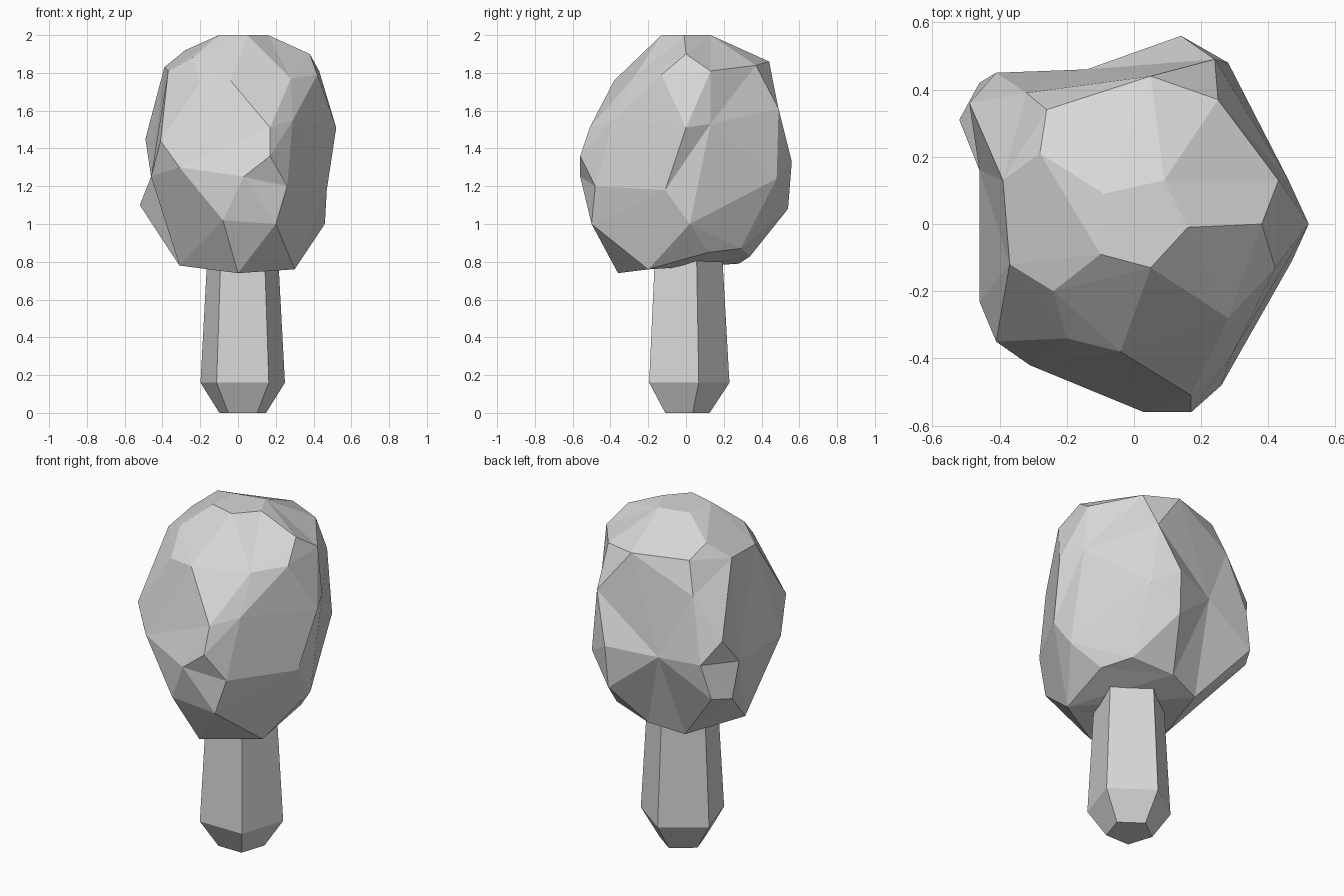
import bpy
import bmesh
from math import cos, sin, radians
from mathutils import Vector

cube = bpy.data.objects.get("Cube")
if cube:
    bpy.data.objects.remove(cube, do_unlink=True)

grey = bpy.data.materials.new("plain grey")
grey.use_nodes = True
grey.diffuse_color = (0.68, 0.68, 0.68, 1)
grey.node_tree.nodes["Principled BSDF"].inputs["Base Color"].default_value = grey.diffuse_color


def finish(name, bm):
    """Turn the bmesh into a flat-shaded grey object."""
    bmesh.ops.recalc_face_normals(bm, faces=bm.faces[:])
    mesh = bpy.data.meshes.new(name)
    bm.to_mesh(mesh)
    bm.free()
    mesh.materials.append(grey)
    obj = bpy.data.objects.new(name, mesh)
    bpy.context.collection.objects.link(obj)


def pentagon_loft(name, profile, centre):
    """Skin a stack of pentagons given as (height, radius) pairs."""
    bm = bmesh.new()
    loops = []
    for z, radius in profile:
        angles = [radians(18 + 72 * i) for i in range(5)]
        loops.append([bm.verts.new((centre[0] + radius * cos(a),
                                    centre[1] + radius * sin(a), z)) for a in angles])
    for low, high in zip(loops, loops[1:]):
        for i in range(5):
            j = (i + 1) % 5
            bm.faces.new((low[i], low[j], high[j], high[i]))
    bm.faces.new(loops[0])
    bm.faces.new(loops[-1])
    finish(name, bm)


def faceted_mass(name, corners, centre):
    """Span facets between corners, joined as they neighbour round the centre."""
    bm = bmesh.new()
    pairs = []
    for corner in corners:
        position = Vector(corner) / 100
        pairs.append((bm.verts.new((position - centre).normalized()), position))
    bmesh.ops.convex_hull(bm, input=bm.verts[:])
    for vert, position in pairs:
        vert.co = position
    finish(name, bm)


# Trunk: five-sided, flared low down and tapered at the foot
pentagon_loft("trunk", [(0.0, 0.13), (0.16, 0.235), (0.78, 0.2), (1.0, 0.18)],
              (0.025, -0.005))

# Crown: irregular faceted mass; corners in hundredths, from the top down
crown_corners = [
    # top facet and shoulders
    (9, 13, 200), (-9, 9, 200), (16, -1, 200), (5, -13, 200), (-10, -9, 200),
    (38, 0, 190), (5, 44, 186), (-26, 34, 186), (-28, 21, 192), (-24, -20, 188),
    (43, 13, 181), (42, -13, 179), (25, 37, 184), (-39, 13, 183), (-37, -12, 181),
    (28, -28, 177), (-4, -38, 176), (-20, -34, 175), (-32, 39, 168),
    # broad middle
    (24, 49, 161), (46, 13, 153), (52, 0, 151), (29, -39, 155), (17, -51, 151),
    (-49, 36, 145), (-41, -35, 144), (17, -56, 136), (14, 56, 133), (-41, 45, 132),
    (-14, 46, 130), (-31, -42, 130), (-46, 16, 125), (-46, -23, 125),
    (3, -56, 125), (28, 48, 124), (26, -48, 120), (47, -11, 118),
    # lower lobes and underside rim
    (-52, 31, 110), (-46, 42, 112), (13, 54, 108), (-8, -50, 102), (20, -50, 100),
    (46, 2, 100), (33, 12, 85), (25, 29, 87), (1, 34, 83),
    (-19, 28, 79), (-31, -11, 78), (0, -36, 74), (30, -20, 76),
]
faceted_mass("crown", crown_corners, Vector((0, 0, 1.38)))
